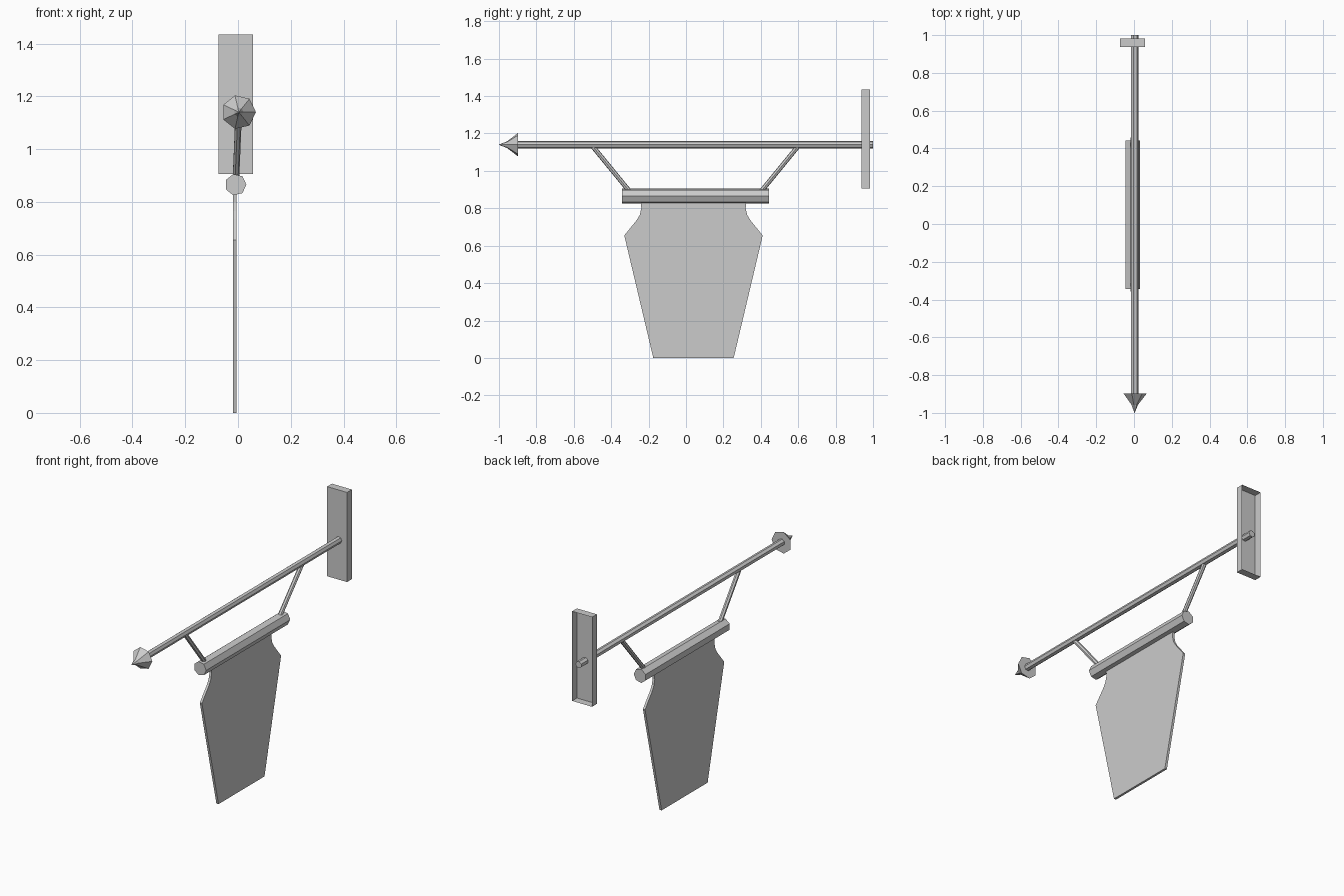
import bpy, bmesh, math
from mathutils import Vector

cube = bpy.data.objects.get("Cube")
if cube:
    bpy.data.objects.remove(cube)

grey = bpy.data.materials.new("plain grey")
grey.use_nodes = True
grey.diffuse_color = (0.6, 0.6, 0.6, 1)
grey.node_tree.nodes["Principled BSDF"].inputs["Base Color"].default_value = (0.6, 0.6, 0.6, 1)


def finish(name, bm):
    bmesh.ops.recalc_face_normals(bm, faces=bm.faces)
    mesh = bpy.data.meshes.new(name)
    bm.to_mesh(mesh)
    bm.free()
    mesh.materials.append(grey)
    obj = bpy.data.objects.new(name, mesh)
    bpy.context.collection.objects.link(obj)
    return obj


def turned(name, stations, sides=7):
    """Faceted bar in the YZ direction through (centre, radius) stations."""
    bm = bmesh.new()
    axis = (Vector(stations[-1][0]) - Vector(stations[0][0])).normalized()
    u = Vector((1, 0, 0))
    v = axis.cross(u).normalized()
    rings = []
    for centre, radius in stations:
        angles = [2 * math.pi * i / sides for i in range(sides)]
        rings.append([bm.verts.new(Vector(centre) + radius * (u * math.cos(a) + v * math.sin(a)))
                      for a in angles])
    for a, b in zip(rings, rings[1:]):
        for i in range(sides):
            j = (i + 1) % sides
            bm.faces.new((a[i], a[j], b[j], b[i]))
    bm.faces.new(rings[0])
    bm.faces.new(rings[-1])
    return finish(name, bm)


# Long horizontal pole with a pointed finial
ROD_Z = 1.14
turned("pole", [((0.003, -0.91, ROD_Z), 0.02), ((0.003, 1.0, ROD_Z), 0.02)])
turned("finial", [((0.003, -1.0, ROD_Z), 0.001), ((0.003, -0.957, ROD_Z), 0.018),
                  ((0.003, -0.897, ROD_Z), 0.065)])

# Bar carrying the banner, hung from two slanted struts
turned("banner_bar", [((-0.009, -0.343, 0.865), 0.041), ((-0.009, 0.443, 0.865), 0.041)])
MID = 0.05
for name, side in (("front_strut", -1), ("back_strut", 1)):
    turned(name, [((-0.009, MID + side * 0.335, 0.87), 0.013),
                  ((0.002, MID + side * 0.552, 1.135), 0.013)])

# Flat banner: half outline mirrored about its centre line
half = [(0.215, 0), (0.37, 0.655), (0.305, 0.735), (0.287, 0.765), (0.279, 0.8), (0.284, 0.86)]
centre = 0.04
outline = [(centre + y, z) for y, z in half] + [(centre - y, z) for y, z in reversed(half)]
bm = bmesh.new()
face = bm.faces.new([bm.verts.new((-0.019, y, z)) for y, z in outline])
ext = bmesh.ops.extrude_face_region(bm, geom=[face])
bmesh.ops.translate(bm, vec=(0.014, 0, 0), verts=[g for g in ext["geom"] if isinstance(g, bmesh.types.BMVert)])
finish("banner", bm)

# Wall bracket: shallow box, open at the back
bm = bmesh.new()
bmesh.ops.create_cube(bm, size=1)
for v in bm.verts:
    v.co = Vector((v.co.x * 0.13 - 0.008, v.co.y * 0.045 + 0.96, v.co.z * 0.53 + 1.17))
bm.normal_update()
bmesh.ops.delete(bm, geom=[f for f in bm.faces if f.normal.y > 0.9], context="FACES_ONLY")
finish("wall_bracket", bm)
